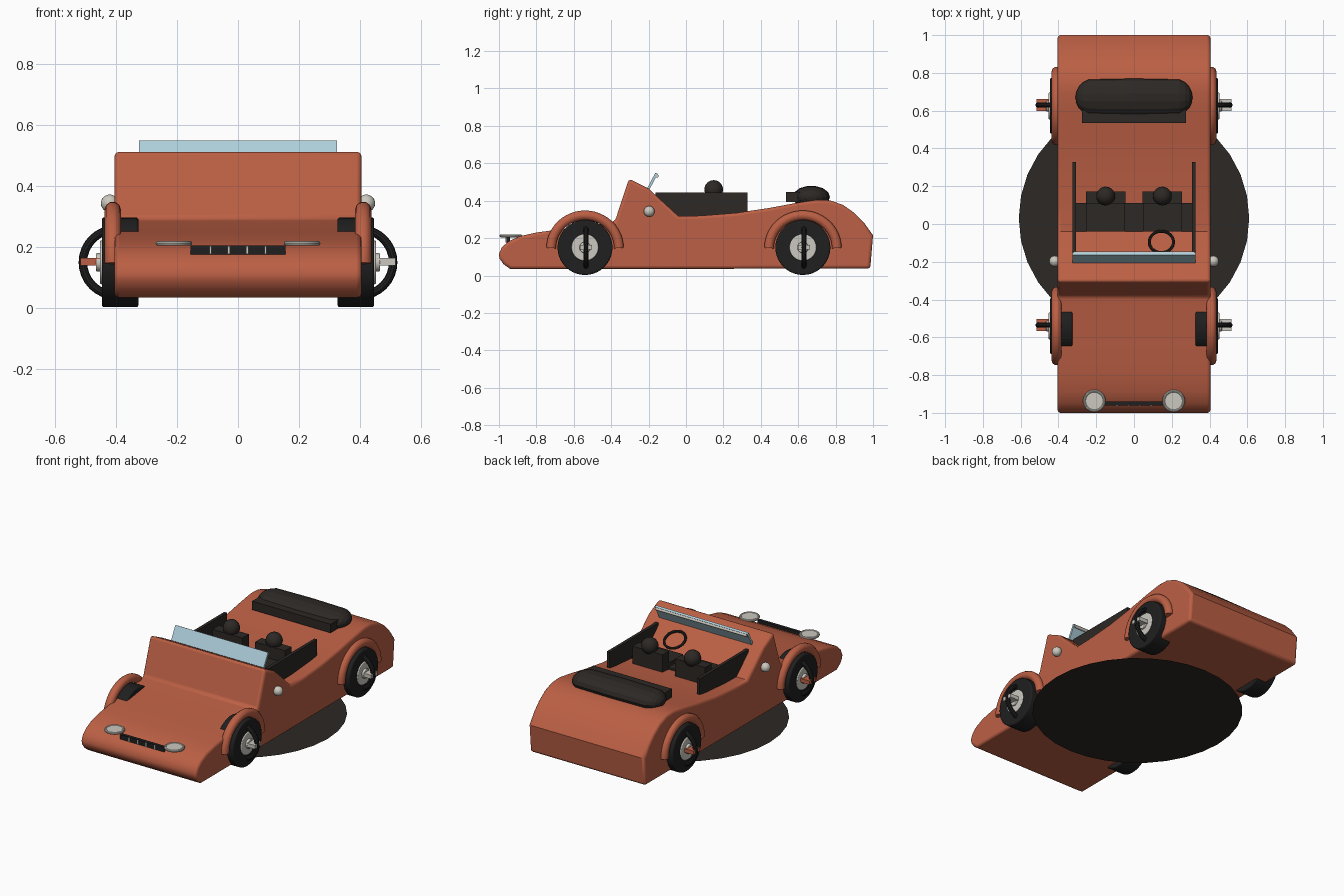
import bpy, bmesh
from math import pi, sin, cos, radians

if "Cube" in bpy.data.objects:
    bpy.data.objects.remove(bpy.data.objects["Cube"])


def mat(name, rgb):
    m = bpy.data.materials.new(name)
    m.diffuse_color = (*rgb, 1)
    m.use_nodes = True
    m.node_tree.nodes["Principled BSDF"].inputs["Base Color"].default_value = m.diffuse_color
    return m


PAINT = mat("paint", (0.50, 0.115, 0.058))
RUBBER = mat("rubber", (0.014, 0.014, 0.014))
TRIM = mat("trim", (0.025, 0.021, 0.018))
METAL = mat("metal", (0.60, 0.58, 0.52))
GLASS = mat("glass", (0.42, 0.62, 0.70))


def finish(ob, name, m, bevel=0, segs=3, smooth=True):
    ob.name = name
    ob.data.materials.append(m)
    bpy.ops.object.select_all(action='DESELECT')
    ob.select_set(True)
    bpy.context.view_layer.objects.active = ob
    if bevel:
        b = ob.modifiers.new("bevel", 'BEVEL')
        b.width, b.segments, b.limit_method = bevel, segs, 'ANGLE'
        b.angle_limit = radians(50)
    if smooth and ob.type == 'MESH':
        bpy.ops.object.shade_smooth_by_angle(angle=radians(35))
    return ob


def box(name, loc, size, m, rot=(0, 0, 0), bevel=0):
    bpy.ops.mesh.primitive_cube_add(size=1, location=loc, rotation=rot)
    ob = bpy.context.object
    ob.scale = size
    bpy.ops.object.transform_apply(location=False, rotation=False, scale=True)
    return finish(ob, name, m, bevel, 2)


def cyl(name, loc, r, depth, m, rot=(0, 0, 0), n=32, bevel=0):
    bpy.ops.mesh.primitive_cylinder_add(vertices=n, radius=r, depth=depth, location=loc, rotation=rot)
    return finish(bpy.context.object, name, m, bevel)


def ring(name, loc, R, r, m, rot=(0, 0, 0)):
    bpy.ops.mesh.primitive_torus_add(major_radius=R, minor_radius=r, major_segments=32,
                                     minor_segments=10, location=loc, rotation=rot)
    return finish(bpy.context.object, name, m)


def ball(name, loc, r, m, scale=(1, 1, 1)):
    bpy.ops.mesh.primitive_uv_sphere_add(segments=20, ring_count=12, radius=r, location=loc)
    bpy.context.object.scale = scale
    return finish(bpy.context.object, name, m)


def mesh_object(name, bm, m, **kw):
    me = bpy.data.meshes.new(name)
    bmesh.ops.recalc_face_normals(bm, faces=bm.faces)
    bm.to_mesh(me)
    bm.free()
    ob = bpy.data.objects.new(name, me)
    bpy.context.collection.objects.link(ob)
    return finish(ob, name, m, **kw)


# Body: side profile (y, z) extruded across the width
profile = [(-0.94, 0.035), (-0.975, 0.06), (-0.997, 0.09), (-1.0, 0.115), (-0.985, 0.15),
           (-0.95, 0.182), (-0.89, 0.21), (-0.80, 0.23), (-0.65, 0.25), (-0.50, 0.27),
           (-0.38, 0.29), (-0.305, 0.517), (-0.20, 0.465), (-0.04, 0.317), (0.08, 0.32),
           (0.27, 0.335), (0.45, 0.362), (0.60, 0.39), (0.70, 0.405), (0.77, 0.402),
           (0.84, 0.377), (0.90, 0.335), (0.95, 0.285), (1.0, 0.215), (0.985, 0.037)]
bm = bmesh.new()
face = bm.faces.new([bm.verts.new((-0.405, y, z)) for y, z in profile])
ext = bmesh.ops.extrude_face_region(bm, geom=[face])
for v in ext['geom']:
    if isinstance(v, bmesh.types.BMVert):
        v.co.x = 0.405
mesh_object("body", bm, PAINT, bevel=0.016)

# Wheels, hubs, spinners and fender arches
side_on = (0, pi / 2, 0)
for y in (-0.54, 0.625):
    for s in (-1, 1):
        cyl("tyre", (s * 0.386, y, 0.15), 0.147, 0.12, RUBBER, side_on, 40, 0.008)
        cyl("rim", (s * 0.43, y, 0.15), 0.072, 0.044, METAL, side_on, 32, 0.005)
        cyl("hub", (s * 0.445, y, 0.15), 0.03, 0.04, METAL, side_on, 24, 0.004)
        ring("wheel_ring", (s * 0.40, y + 0.005, 0.15), 0.108, 0.014, RUBBER, (pi / 2, 0, 0))
        box("spinner", (s * 0.48, y + 0.005, 0.152), (0.07, 0.065, 0.024), METAL if s > 0 else PAINT)
        cu = bpy.data.curves.new("fender", 'CURVE')
        cu.dimensions = '3D'
        cu.bevel_depth, cu.bevel_resolution, cu.use_fill_caps = 0.027, 3, True
        sp = cu.splines.new('POLY')
        sp.points.add(24)
        for i, p in enumerate(sp.points):
            a = pi * i / 24
            p.co = (s * 0.41, y + 0.181 * cos(a), 0.147 + 0.175 * sin(a), 1)
        ob = bpy.data.objects.new("fender", cu)
        bpy.context.collection.objects.link(ob)
        finish(ob, "fender", PAINT)

# Front lamps, grille, side mirrors
for s in (-1, 1):
    cyl("lamp", (s * 0.21, -0.937, 0.211), 0.05, 0.012, METAL)
    ring("lamp_rim", (s * 0.21, -0.937, 0.212), 0.052, 0.008, METAL)
    ball("mirror", (s * 0.42, -0.197, 0.343), 0.029, METAL)
box("grille", (0, -0.95, 0.19), (0.31, 0.02, 0.03), RUBBER)
for x in (-0.09, -0.03, 0.03, 0.09):
    box("grille_bar", (x, -0.961, 0.19), (0.008, 0.008, 0.026), METAL)

# Windscreen and its top rail
box("windscreen", (0, -0.182, 0.5), (0.65, 0.014, 0.105), GLASS, (radians(-28), 0, 0))
cyl("windscreen_rail", (0, -0.155, 0.533), 0.009, 0.64, METAL, side_on, 12)

# Cockpit: door panels, bench, seats, headrests, steering wheel
box("bench", (0, 0.035, 0.32), (0.62, 0.15, 0.03), TRIM)
for s in (-1, 1):
    box("door_panel", (s * 0.316, 0.083, 0.377), (0.02, 0.49, 0.135), TRIM)
    box("seat_cushion", (s * 0.15, 0.035, 0.335), (0.205, 0.15, 0.05), TRIM)
    box("seat_back", (s * 0.15, 0.14, 0.375), (0.21, 0.065, 0.125), TRIM)
    ball("headrest", (s * 0.15, 0.148, 0.46), 0.05, TRIM)
ring("steering_wheel", (0.145, -0.095, 0.405), 0.064, 0.008, TRIM, (radians(-28), 0, 0))

# Folded soft top: flattened capsule with a front pad
bm = bmesh.new()
bmesh.ops.create_uvsphere(bm, u_segments=14, v_segments=10, radius=0.1)
for v in bm.verts:
    side = 0 if abs(v.co.z) < 1e-4 else (1 if v.co.z > 0 else -1)
    v.co = (v.co.z + side * 0.21, v.co.y + 0.67, v.co.x * 0.6 + 0.42)
mesh_object("folded_top", bm, TRIM, smooth=False)
box("folded_top_pad", (0, 0.59, 0.42), (0.55, 0.11, 0.055), TRIM)

# Flat round base under the car
bpy.ops.mesh.primitive_circle_add(vertices=32, radius=0.61, fill_type='NGON', location=(0, 0.03, 0.004))
finish(bpy.context.object, "base_disc", TRIM, smooth=False)
